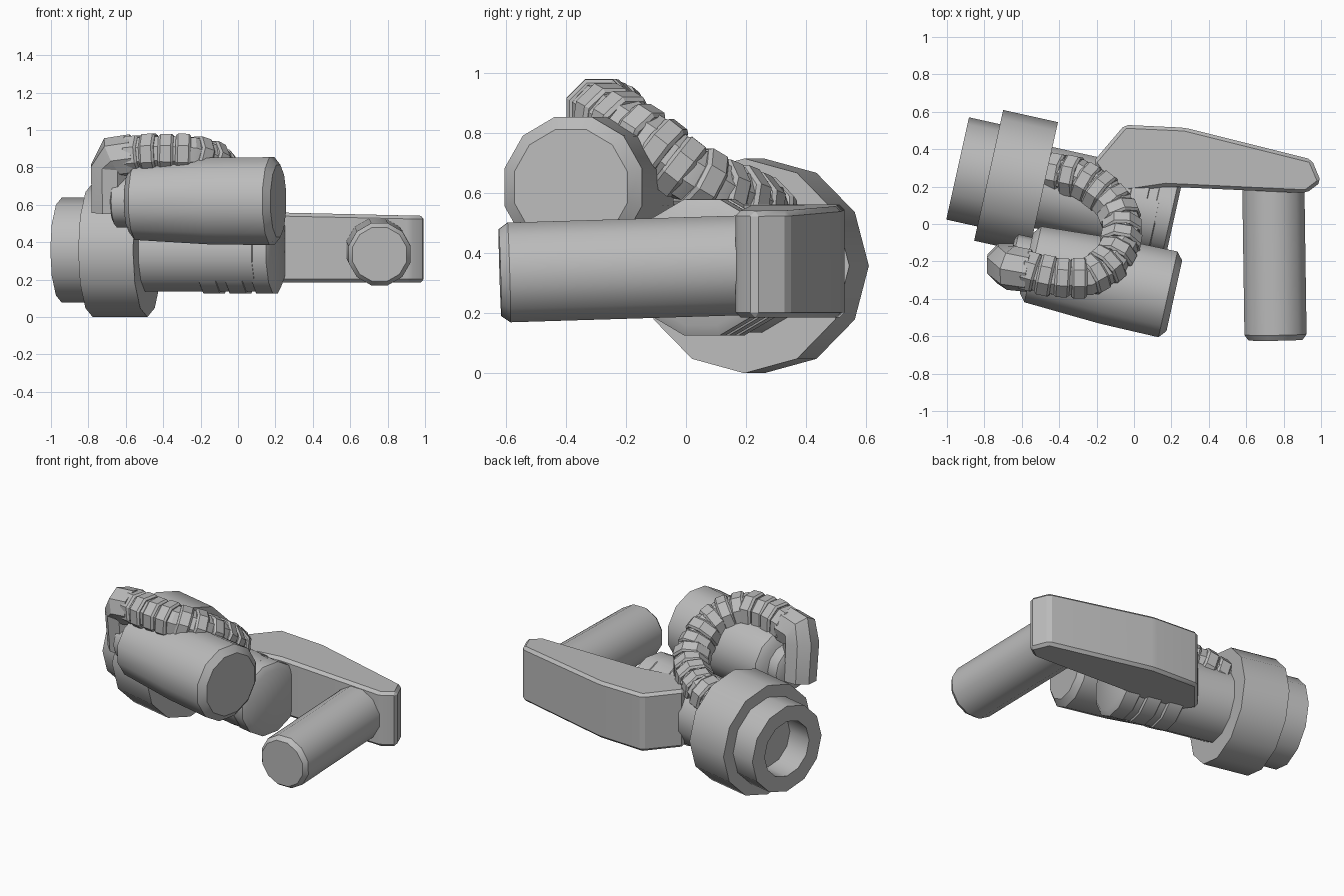
import bpy, bmesh, math
from mathutils import Vector, Matrix

cube = bpy.data.objects.get("Cube")
if cube:
    bpy.data.objects.remove(cube, do_unlink=True)

grey = bpy.data.materials.new("grey metal")
grey.use_nodes = True
grey.diffuse_color = (0.5, 0.5, 0.5, 1)
grey.node_tree.nodes["Principled BSDF"].inputs["Base Color"].default_value = (0.5, 0.5, 0.5, 1)

AXIS = Vector((0.976, -0.217, 0))


def finish(name, bm, angle=35):
    bmesh.ops.recalc_face_normals(bm, faces=bm.faces)
    mesh = bpy.data.meshes.new(name)
    bm.to_mesh(mesh)
    bm.free()
    mesh.materials.append(grey)
    obj = bpy.data.objects.new(name, mesh)
    bpy.context.collection.objects.link(obj)
    bpy.ops.object.select_all(action='DESELECT')
    obj.select_set(True)
    bpy.context.view_layer.objects.active = obj
    bpy.ops.object.shade_smooth_by_angle(angle=math.radians(angle))
    return obj


def lathe(name, origin, axis, profile, sides=12, turn=0.0, angle=35):
    """Turn (distance, radius) pairs around an axis and cap both ends."""
    axis = Vector(axis).normalized()
    side = axis.cross(Vector((0, 0, 1))).normalized()
    up = side.cross(axis)
    bm = bmesh.new()
    rings = []
    for dist, r in profile:
        ring = []
        for i in range(sides):
            a = 2 * math.pi * i / sides + turn
            ring.append(bm.verts.new(Vector(origin) + axis * dist
                                     + (side * math.cos(a) + up * math.sin(a)) * r))
        rings.append(ring)
    for a, b in zip(rings, rings[1:]):
        for i in range(sides):
            j = (i + 1) % sides
            bm.faces.new((a[i], a[j], b[j], b[i]))
    bm.faces.new(rings[0])
    bm.faces.new(rings[-1])
    return finish(name, bm, angle)


def sweep(name, points, radii, sides=8):
    """Skin rings placed square to a path."""
    pts = [Vector(p) for p in points]
    bm = bmesh.new()
    rings = []
    side = None
    for k, p in enumerate(pts):
        t = (pts[min(k + 1, len(pts) - 1)] - pts[max(k - 1, 0)]).normalized()
        if side is None:
            side = t.orthogonal()
        side = (side - t * side.dot(t)).normalized()
        up = t.cross(side)
        rings.append([bm.verts.new(p + (side * math.cos(a) + up * math.sin(a)) * radii[k])
                      for a in (2 * math.pi * (i + 0.5) / sides for i in range(sides))])
    for a, b in zip(rings, rings[1:]):
        for i in range(sides):
            j = (i + 1) % sides
            bm.faces.new((a[i], a[j], b[j], b[i]))
    bm.faces.new(rings[0])
    bm.faces.new(rings[-1])
    return finish(name, bm, 30)


# Main tube: hollow mouth ring, wide collar, inner barrel
MOUTH = Vector((-0.943, 0.297, 0.358))
lathe("mouth_ring", MOUTH, AXIS,
      [(0.22, 0.18), (0, 0.18), (0, 0.28), (0.24, 0.28)])
lathe("collar", MOUTH, AXIS, [(0.17, 0.27), (0.17, 0.358), (0.47, 0.358), (0.47, 0.2)])
lathe("barrel", MOUTH, AXIS,
      [(0.4, 0.23), (1.09, 0.23), (1.145, 0.17)], turn=math.pi / 12)

# Ribs wrapped under the barrel
for k in range(3):
    lathe("barrel_rib", MOUTH + Vector((0, 0.01, -0.005)), AXIS,
          [(s + k * 0.145, r) for s, r in ((0.77, 0.2), (0.79, 0.235), (0.88, 0.235), (0.9, 0.2))],
          turn=math.pi / 12)

# Side tank with its end fitting
TANK = Vector((-0.575, -0.208, 0.62))
lathe("tank", TANK, AXIS,
      [(0, 0.17), (0.035, 0.215), (0.45, 0.24), (0.775, 0.243), (0.81, 0.2)], turn=math.pi / 12, angle=40)
lathe("tank_fitting", TANK, AXIS, [(-0.09, 0.11), (-0.075, 0.14), (0.02, 0.14)])

# Ribbed hose looping from the tank to the collar
elbow = [(-0.685, -0.2, 0.56), (-0.685, -0.22, 0.8), (-0.66, -0.235, 0.85), (-0.56, -0.25, 0.865)]
sweep("hose_elbow", elbow, [0.105, 0.11, 0.12, 0.115])
path = [(-0.6, -0.24, 0.86), (-0.5, -0.27, 0.87), (-0.4, -0.29, 0.875), (-0.25, -0.29, 0.87),
        (-0.13, -0.22, 0.83), (-0.07, -0.11, 0.76), (-0.06, 0, 0.67), (-0.1, 0.1, 0.61),
        (-0.18, 0.18, 0.58), (-0.3, 0.25, 0.55), (-0.46, 0.28, 0.5)]
path = [Vector(p) for p in path]
sweep("hose_core", path, [0.1] * len(path))


def along(f):
    """Point at a fraction of the hose length."""
    spans = [(b - a).length for a, b in zip(path, path[1:])]
    d = f * sum(spans)
    for a, b, s in zip(path, path[1:], spans):
        if d <= s:
            return a.lerp(b, d / s)
        d -= s
    return path[-1].copy()


RIBS = 15
for k in range(RIBS):
    a, b = along((k + 0.04) / RIBS), along((k + 0.96) / RIBS)
    r = 0.118 if k % 2 else 0.113
    lathe("hose_rib", a, b - a,
          [(0, r - 0.012), (0.012, r), ((b - a).length - 0.012, r), ((b - a).length, r - 0.012)],
          sides=8, turn=math.pi / 8, angle=20)

# Bent arm
outline = [(-0.22, 0.33), (-0.05, 0.53), (0.27, 0.515), (0.95, 0.345), (1.0, 0.225),
           (0.92, 0.165), (0.17, 0.2), (-0.1, 0.16)]
bm = bmesh.new()
base = bm.faces.new([bm.verts.new((x, y, 0.185)) for x, y in outline])
new = bmesh.ops.extrude_face_region(bm, geom=[base])["geom"]
for v in new:
    if isinstance(v, bmesh.types.BMVert):
        v.co.z = 0.563 - 0.022 * max(v.co.x, 0)
bmesh.ops.recalc_face_normals(bm, faces=bm.faces)
bmesh.ops.bevel(bm, geom=bm.edges[:], offset=0.018, segments=1, affect='EDGES')
finish("arm", bm, 25)

# Round grip
lathe("grip", (0.757, -0.62, 0.335), (-0.012, 0.82, 0.025),
      [(0, 0.15), (0.03, 0.172), (0.84, 0.172)], turn=math.pi / 12, angle=32)
